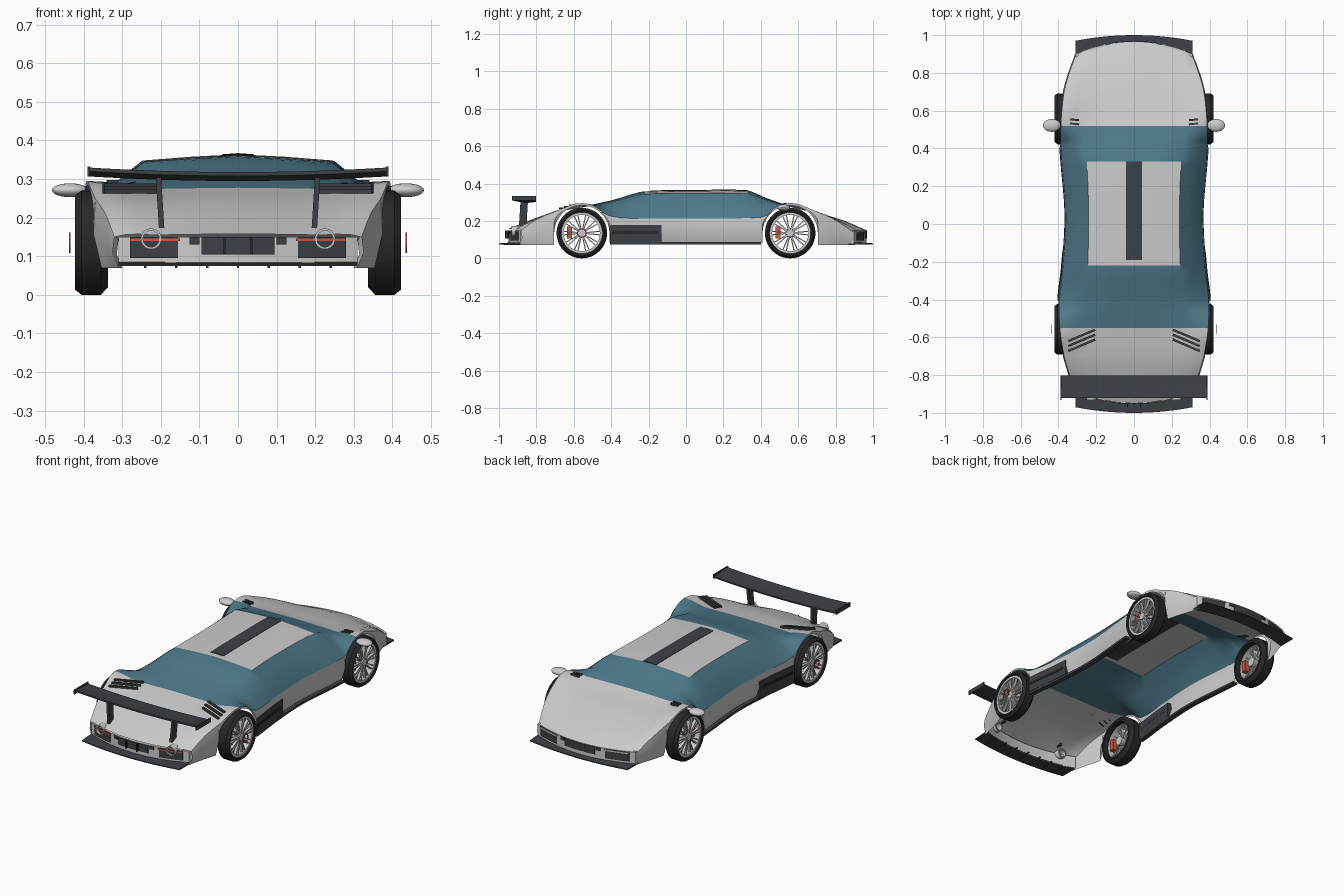
import bpy, bmesh
from math import pi, sin, cos, sqrt
from mathutils import Matrix

if "Cube" in bpy.data.objects:
    bpy.data.objects.remove(bpy.data.objects["Cube"])


def mat(name, r, g, b):
    m = bpy.data.materials.new(name)
    m.diffuse_color = (r, g, b, 1)
    m.use_nodes = True
    m.node_tree.nodes["Principled BSDF"].inputs["Base Color"].default_value = m.diffuse_color
    return m


DARK = mat("dark_trim", .045, .052, .06)
RUBBER = mat("rubber", .02, .021, .023)
GLASS = mat("tinted_glass", .075, .19, .25)
RED = mat("red", .6, .1, .06)


def mesh(name, verts, faces, m=None):
    me = bpy.data.meshes.new(name)
    me.from_pydata(verts, [], faces)
    bm = bmesh.new()
    bm.from_mesh(me)
    bmesh.ops.delete(bm, geom=[v for v in bm.verts if not v.link_faces], context='VERTS')
    bmesh.ops.recalc_face_normals(bm, faces=bm.faces)
    bm.to_mesh(me)
    bm.free()
    ob = bpy.data.objects.new(name, me)
    bpy.context.collection.objects.link(ob)
    if m:
        me.materials.append(m)
    return ob


def loft(name, rings, m=None, wrap=False):
    """Skin closed rings; end caps unless the rings wrap round."""
    n, k = len(rings[0]), len(rings)
    faces = [(i % k * n + j, i % k * n + (j + 1) % n, (i + 1) % k * n + (j + 1) % n, (i + 1) % k * n + j)
             for i in range(k if wrap else k - 1) for j in range(n)]
    if not wrap:
        faces += [tuple(range(n)), tuple(range((k - 1) * n, k * n))]
    return mesh(name, [p for r in rings for p in r], faces, m)


def box(name, c, s, m=None, rot=0, axis='Z'):
    pts = [(a * s[0] / 2, b * s[1] / 2) for a, b in ((-1, -1), (1, -1), (1, 1), (-1, 1))]
    ob = loft(name, [[(x, y, z * s[2] / 2) for x, y in pts] for z in (-1, 1)], m)
    ob.data.transform(Matrix.Translation(c) @ Matrix.Rotation(rot, 4, axis))
    return ob


def lathe(name, prof, c, sx, m=None, n=40):
    """Spin closed (x, r) profile round the x axis."""
    return loft(name, [[(c[0] + sx * x, c[1] + r * cos(2 * pi * i / n), c[2] + r * sin(2 * pi * i / n))
                        for x, r in prof] for i in range(n)], m, True)


# Body stations: y, half width, shoulder z, roof half width, roof edge z, centre z
KEYS = [(-.95, .32, .15, .22, .155, .158), (-.8, .345, .213, .24, .213, .217),
        (-.7, .37, .25, .25, .245, .248), (-.557, .392, .295, .27, .272, .276),
        (-.4, .395, .225, .255, .302, .31), (-.22, .375, .213, .245, .344, .358),
        (.05, .36, .213, .24, .348, .363), (.33, .382, .215, .25, .346, .362),
        (.42, .388, .225, .26, .317, .326), (.557, .385, .295, .265, .275, .279),
        (.7, .37, .25, .25, .24, .245), (.85, .335, .19, .24, .192, .2), (.965, .31, .14, .22, .146, .15)]
WHEELS, ARCH = (-.557, .557), .148


def at(y):
    """Smooth interpolation of the body stations."""
    i = max(0, min(len(KEYS) - 2, sum(k[0] <= y for k in KEYS) - 1))
    a, b = KEYS[i], KEYS[i + 1]
    p, q = KEYS[max(i - 1, 0)], KEYS[min(i + 2, len(KEYS) - 1)]
    h = b[0] - a[0]
    t = (y - a[0]) / h
    out = []
    for j in range(1, 6):
        ta = (b[j] - p[j]) / (b[0] - p[0]) * h
        tb = (q[j] - a[j]) / (q[0] - a[0]) * h
        if -.3 < y < .4 and j > 3:      # flatter roof
            ta, tb = ta * .4, tb * .4
        out.append(a[j] * (2*t**3 - 3*t*t + 1) + ta * (t**3 - 2*t*t + t)
                   + b[j] * (3*t*t - 2*t**3) + tb * (t**3 - t*t))
    return out


def bend(x, y):
    t = min(1, max(0, (abs(y) - .7) / .25))
    return y - (1 if y > 0 else -1) * .07 * (x / .32) ** 2 * t * t


def section(y):
    w, zs, r, zr, zc = at(y)
    zb = .085 if abs(y) < .45 else .07
    for yw in WHEELS:
        if abs(y - yw) <= ARCH + 1e-6:
            zb = .135 + sqrt(max(0, ARCH ** 2 - (y - yw) ** 2))
    zs = max(zs, zb + .012)
    half = [(r / 2, zc * .6 + zr * .4), (r, zr)]
    for t in (.33, .67):
        half.append((r + (w - r) * t + .006, zr + (zs - zr) * t + .004))
    zm = (zs + zb) / 2
    f = min(1, (zs - zb) / .1)
    half += [(w, zs), (w + .006 * f, zm), (w - .015 * f, zb)]
    pts = [(-x, z) for x, z in reversed(half)] + [(0, zc)] + half
    return [(x, bend(x, y), z) for x, z in pts]


# Body shell, split into painted panels and wraparound glass
ys = {round(-.95 + .05 * i, 4) for i in range(39)} | {.965, -.55, .52, .33, -.22}
for yw in WHEELS:
    ys |= {round(yw + ARCH * cos(pi * a / 16), 4) for a in range(17)} | {yw - ARCH - .001, yw + ARCH + .001}
ys = sorted(ys)
N = 15
verts = [p for y in ys for p in section(y)]
paint, roof, glass = [], [], []
for i in range(len(ys) - 1):
    ym = (ys[i] + ys[i + 1]) / 2
    for j in range(N - 1):
        q = (i * N + j, i * N + j + 1, (i + 1) * N + j + 1, (i + 1) * N + j)
        if j in (0, 1, 12, 13) or not -.55 < ym < .52:
            paint.append(q)
        elif 5 <= j <= 8 and -.22 < ym < .33:
            roof.append(q)
        else:
            glass.append(q)
mesh("body_shell", verts, paint)
mesh("roof_panel", verts, roof)
mesh("window_glass", verts, glass, GLASS)

# Roof stripe
rings = []
for i in range(14):
    y = -.19 + .04 * i
    z = at(y)[4]
    rings.append([(-.042, y, z), (0, y, z + .003), (.042, y, z), (.042, y, z - .006), (-.042, y, z - .006)])
loft("roof_stripe", rings, DARK)


# Curved strips that follow the bumpers
def strip(name, s, x0, x1, z0, z1, out, m=None, depth=.02):
    rings = []
    for i in range(9):
        x = x0 + (x1 - x0) * i / 8
        y = (.965 if s > 0 else .95) - .07 * (x / .32) ** 2 + out
        rings.append([(x, s * y, z0), (x, s * y, z1), (x, s * (y - depth), z1), (x, s * (y - depth), z0)])
    return loft(name, rings, m)


for s, end in ((1, "front"), (-1, "rear")):
    strip(end + "_bumper", s, -.31, .31, .08, .15, 0)
    strip(end + "_grille", s, -.095, .095, .105, .148, .004, DARK)
    for k in (-1, 1):
        strip(end + "_side_grille", s, k * .1, k * .125, .13, .148, .004, DARK)
        strip(end + "_light_housing", s, k * .155, k * .28, .095, .148, .004, DARK)
        strip(end + "_light_strip", s, k * .15, k * .28, .139, .146, .007, RED if s < 0 else None)
        box(end + "_grille_bar", (k * .035, s * .958, .127), (.004, .02, .043), RUBBER)
    # Splitter plate
    rings = []
    for i in range(13):
        x = -.31 + .62 * i / 12
        yo, yi = 1 - .03 * (x / .31) ** 2, .92 - .05 * (x / .31) ** 2
        rings.append([(x, s * yo, .075), (x, s * yo, .08), (x, s * yi, .086), (x, s * yi, .075)])
    loft(end + "_splitter", rings, DARK)
for i in range(7):
    box("diffuser_fin", (-.24 + .08 * i, -.93, .073), (.006, .09, .006), DARK)


# Side skirts and side intakes following the waist
def side(name, k, y0, y1, z0, z1, out, m):
    rings = []
    for i in range(13):
        y = y0 + (y1 - y0) * i / 12
        w = at(y)[0]
        rings.append([(k * (w + out), y, z0), (k * (w + out), y, z1), (k * (w - .02), y, z1), (k * (w - .02), y, z0)])
    loft(name, rings, m)


for k in (-1, 1):
    side("side_skirt", k, -.405, .4, .075, .088, .008, DARK)
    side("side_intake", k, -.405, -.13, .088, .178, .009, DARK)
    side("intake_blade", k, -.395, -.15, .13, .145, .011, RUBBER)
    # Deck and bonnet louvres
    for i in range(3):
        box("deck_louvre", (k * .277, -.59 - .026 * i, .284 - .008 * i), (.155, .012, .01), DARK, -k * .4)
    for y in (.53, .552):
        box("bonnet_louvre", (k * .315, y, .291), (.05, .01, .012), DARK, k * .1)
    # Mirror
    bm = bmesh.new()
    bmesh.ops.create_uvsphere(bm, u_segments=20, v_segments=12, radius=1)
    bmesh.ops.transform(bm, verts=bm.verts, matrix=Matrix.Translation((k * .435, .522, .271))
                        @ Matrix.Diagonal((.047, .034, .018, 1)))
    ob = mesh("wing_mirror", [], [])
    bm.to_mesh(ob.data)
    bm.free()
    # Exhaust pipes
    tip = [(0, .027), (.06, .027), (.06, .021), (0, .021)]
    ob = lathe("exhaust_pipe", tip, (0, 0, 0), 1, None, 24)
    ob.data.transform(Matrix.Translation((k * .225, -.932, .145)) @ Matrix.Rotation(pi / 2, 4, 'Z'))
    # Wing supports and end plates
    loft("wing_support", [[(k * .2 + a, -.845 - b, z), (k * .2 + a + .014, -.845 - b, z),
                           (k * .2 + a + .014, -.885 - b, z), (k * .2 + a, -.885 - b, z)]
                          for a, b, z in ((-.007 - k * .002, .008, .175), (-.007 + k * .006, 0, .305))], DARK)
    box("wing_end_plate", (k * .387, -.867, .32), (.006, .128, .024), DARK)

# Rear wing, bowed down in the middle
foil = [(-.803, .301), (-.803, .309), (-.86, .311), (-.922, .318), (-.922, .308), (-.86, .295)]
loft("rear_wing", [[(x * .039, y, z + .012 * (x / 10) ** 2) for y, z in foil] for x in range(-10, 11)], DARK)

# Wheels: open spoked rims
TYRE = [(.405, .108), (.418, .113), (.422, .122), (.405, .135), (.355, .135), (.337, .115), (.337, .103), (.36, .1)]
RIM = [(.412, .097), (.412, .11), (.34, .11), (.34, .104), (.395, .1)]
for k in (-1, 1):
    for yw in WHEELS:
        c = (0, yw, .135)
        lathe("tyre", TYRE, c, k, RUBBER, 48)
        lathe("rim", RIM, c, k, None, 48)
        lathe("hub", [(.36, .001), (.412, .001), (.412, .02), (.36, .026)], c, k, None, 24)
        for i in range(10):
            for d in (-.1, .1):
                a = 2 * pi * i / 10 + d
                box("spoke", (k * .398, yw + .06 * cos(a), .135 + .06 * sin(a)), (.016, .085, .006), None, a, 'X')
        box("brake_caliper", (k * .378, yw - .066, .138), (.03, .026, .065), RED)
        if yw < 0:
            lathe("hub_ring", [(.434, .02), (.438, .02), (.438, .026), (.434, .026)], c, k, RED, 20)

# Smooth shading with sharp creases kept
bpy.ops.object.select_all(action='SELECT')
bpy.context.view_layer.objects.active = bpy.data.objects["body_shell"]
bpy.ops.object.shade_smooth_by_angle(angle=.6)
